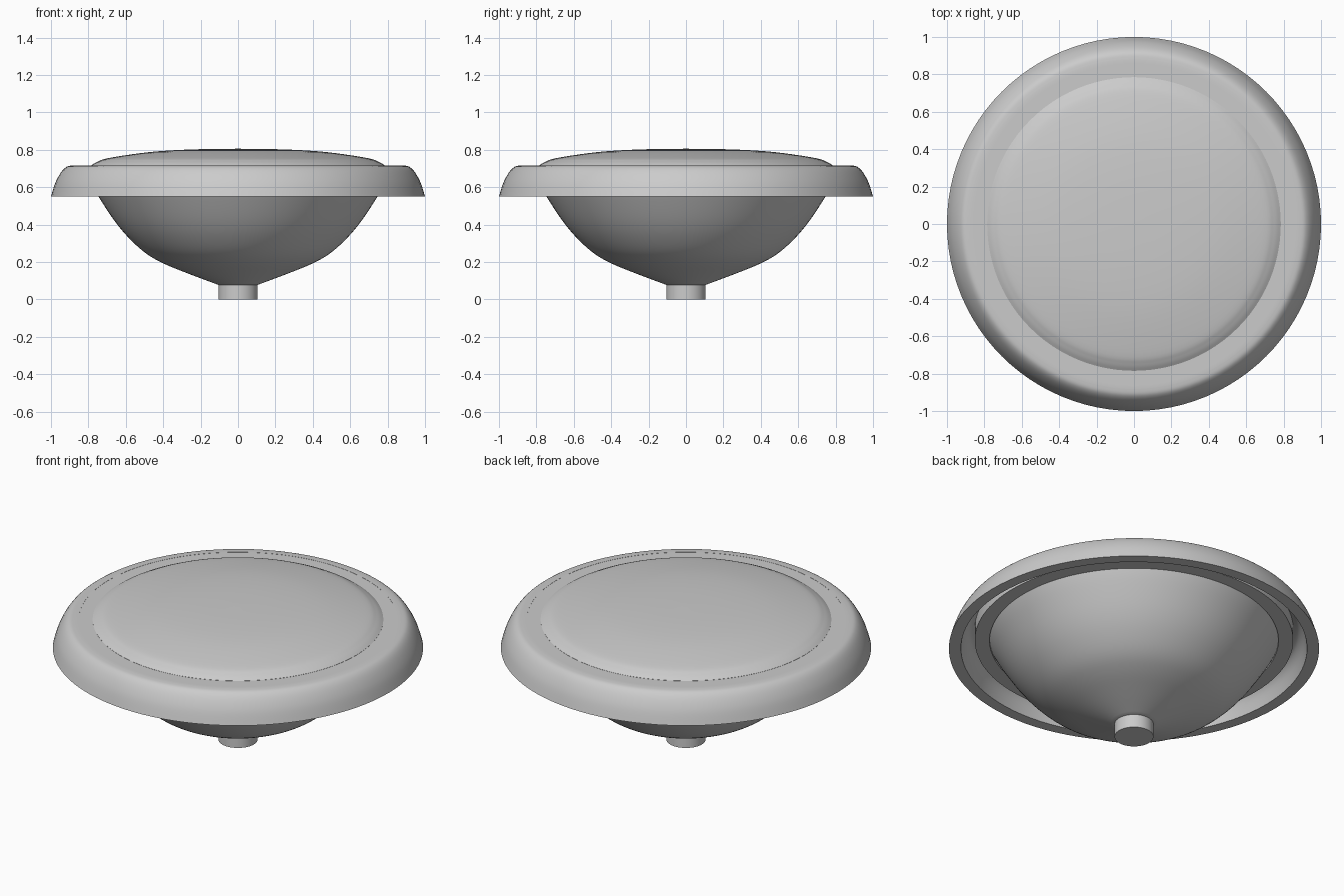
import bpy, bmesh, math

cube = bpy.data.objects.get("Cube")
if cube:
    bpy.data.objects.remove(cube, do_unlink=True)

SEGMENTS = 96

grey = bpy.data.materials.new("light grey")
grey.use_nodes = True
colour = (0.6, 0.6, 0.6, 1)
grey.diffuse_color = colour
grey.node_tree.nodes["Principled BSDF"].inputs["Base Color"].default_value = colour


def smooth_curve(points, steps=5):
    """Round a short list of (radius, height) points with a Catmull-Rom curve."""
    ext = [points[0]] + points + [points[-1]]
    out = []
    for a, b, c, d in zip(ext, ext[1:], ext[2:], ext[3:]):
        for i in range(steps):
            t = i / steps
            out.append(tuple(0.5 * (2 * q + (r - p) * t + (2 * p - 5 * q + 4 * r - s) * t * t
                                    + (3 * q - p - 3 * r + s) * t ** 3)
                             for p, q, r, s in zip(a, b, c, d)))
    return out + [points[-1]]


def lathe(name, profile, closed=False):
    """Spin a profile around the vertical axis."""
    bm = bmesh.new()
    verts = [bm.verts.new((r, 0, z)) for r, z in profile]
    ends = verts[1:] + verts[:1] if closed else verts[1:]
    edges = [bm.edges.new(pair) for pair in zip(verts, ends)]
    bmesh.ops.spin(bm, geom=verts + edges, cent=(0, 0, 0), axis=(0, 0, 1),
                   angle=math.tau, steps=SEGMENTS)
    bmesh.ops.remove_doubles(bm, verts=bm.verts, dist=0.0005)
    bmesh.ops.recalc_face_normals(bm, faces=bm.faces)
    mesh = bpy.data.meshes.new(name)
    bm.to_mesh(mesh)
    bm.free()
    mesh.materials.append(grey)
    obj = bpy.data.objects.new(name, mesh)
    bpy.context.collection.objects.link(obj)
    bpy.ops.object.select_all(action='DESELECT')
    obj.select_set(True)
    bpy.context.view_layer.objects.active = obj
    bpy.ops.object.shade_smooth_by_angle(angle=math.radians(30))
    return obj


# Flared outer rim, open underneath
outside = smooth_curve([(1.0, 0.55), (0.977, 0.623), (0.946, 0.68), (0.915, 0.71), (0.88, 0.717)])
inside = smooth_curve([(0.86, 0.675), (0.89, 0.66), (0.915, 0.62), (0.935, 0.55)])
lathe("outer_rim", outside + [(0.86, 0.717)] + inside, closed=True)

# Straight collar holding the lens and the bowl
lathe("collar", [(0.78, 0.6), (0.86, 0.6), (0.86, 0.716), (0.78, 0.716)], closed=True)

# Shallow domed lens on top
lathe("domed_lens", [(0.785, 0.7)] + smooth_curve(
    [(0.785, 0.717), (0.75, 0.737), (0.687, 0.757), (0.473, 0.788), (0.25, 0.802), (0, 0.806)]))

# Deep bowl underneath
lathe("bowl", [(0, 0.078)] + smooth_curve(
    [(0.105, 0.078), (0.26, 0.136), (0.393, 0.19), (0.49, 0.245), (0.58, 0.325),
     (0.66, 0.42), (0.746, 0.55), (0.79, 0.63)]))

# Short round stub at the bottom
lathe("base_stub", [(0, 0), (0.105, 0), (0.105, 0.085), (0, 0.085)])
